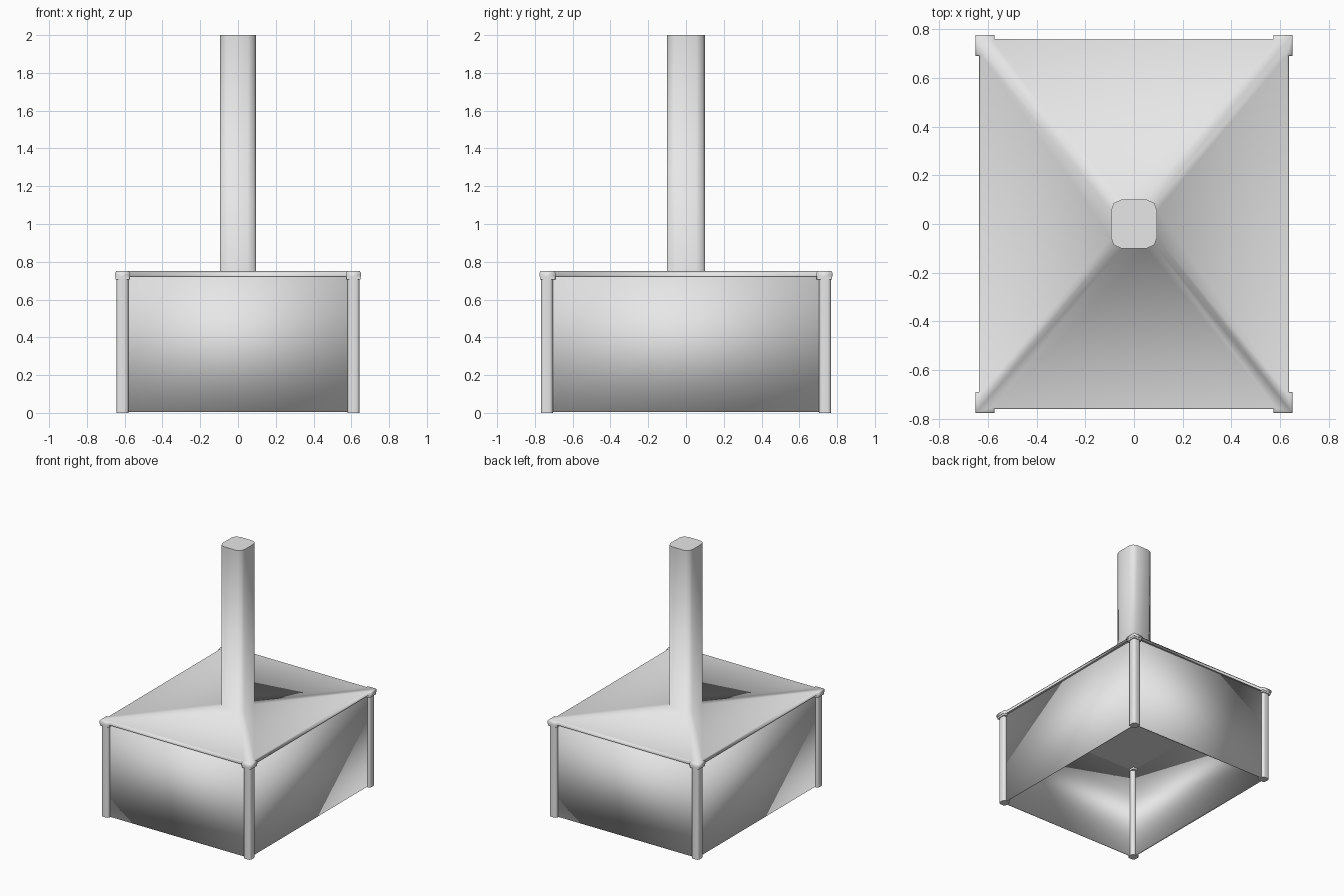
import bpy, bmesh

if "Cube" in bpy.data.objects:
    bpy.data.objects.remove(bpy.data.objects["Cube"])

grey = bpy.data.materials.new("light grey metal")
grey.diffuse_color = (0.8, 0.8, 0.8, 1)
grey.use_nodes = True
grey.node_tree.nodes["Principled BSDF"].inputs["Base Color"].default_value = grey.diffuse_color

CORNERS = ((1, 1), (-1, 1), (-1, -1), (1, -1))


def finish(bm, name):
    bmesh.ops.recalc_face_normals(bm, faces=bm.faces)
    me = bpy.data.meshes.new(name)
    bm.to_mesh(me)
    bm.free()
    me.materials.append(grey)
    me.shade_smooth()
    ob = bpy.data.objects.new(name, me)
    bpy.context.collection.objects.link(ob)
    return ob


def ring(bm, pts, z):
    return [bm.verts.new((x, y, z)) for x, y in pts]


def around(corner):
    """Mirror the points of one corner to all four, counter-clockwise."""
    pts = []
    for sx, sy in CORNERS:
        step = 1 if sx * sy > 0 else -1
        pts += [(sx * x, sy * y) for x, y in corner[::step]]
    return pts


def bridge(bm, a, b):
    n = len(a)
    for i in range(n):
        j = (i + 1) % n
        bm.faces.new((a[i], a[j], b[j], b[i]))


def sharpen(face):
    for e in face.edges:
        e.smooth = False


# Walls: thin closed band, smooth all over
bm = bmesh.new()
rings = [ring(bm, around([(hx, hy)]), z) for hx, hy, z in
         ((0.607, 0.735, 0.723), (0.607, 0.735, 0.004),
          (0.62, 0.748, 0.004), (0.62, 0.748, 0.723))]
for i in range(4):
    bridge(bm, rings[i], rings[(i + 1) % 4])
finish(bm, "walls")


# Lid with wider corners, running smoothly into the chimney
def lid_outline(o):
    return around([(0.635 - o, 0.69 + o), (0.651 - o, 0.69 + o),
                   (0.651 - o, 0.776 - o), (0.572 + o, 0.776 - o),
                   (0.572 + o, 0.76 - o)])


bm = bmesh.new()
rings = [ring(bm, lid_outline(o), z)
         for o, z in ((0, 0.722), (0, 0.741), (0.006, 0.75))]
for a, b in zip(rings, rings[1:]):
    bridge(bm, a, b)
sharpen(bm.faces.new(rings[0]))  # ceiling

flue = around([(0.095, 0.055), (0.083, 0.086), (0.052, 0.1)])
base, top = ring(bm, flue, 0.75), ring(bm, flue, 2.0)
bridge(bm, base, top)
sharpen(bm.faces.new(top))

# Lid surface: a strip to each corner and one panel on each side
rim = rings[-1]
for i in range(4):
    a, b, c = base[3 * i:3 * i + 3]
    p = rim[5 * i:5 * i + 5]
    j = (i + 1) % 4
    for f in ((p[0], p[1], p[2]), (p[2], p[3], p[4]),
              (p[0], p[2], b, a), (p[2], p[4], c, b),
              (p[4], rim[5 * j], base[3 * j], c)):
        bm.faces.new(f)
finish(bm, "lid_and_chimney")


def block(name, x0, x1, y0, y1, z0, z1, bevel):
    """Box with rounded upright edges."""
    bm = bmesh.new()
    bmesh.ops.create_cube(bm, size=1)
    for v in bm.verts:
        v.co = (x1 if v.co.x > 0 else x0, y1 if v.co.y > 0 else y0,
                z1 if v.co.z > 0 else z0)
    upright = [e for e in bm.edges
               if abs(e.verts[0].co.z - e.verts[1].co.z) > 0.01]
    bmesh.ops.bevel(bm, geom=upright, offset=bevel, segments=3,
                    profile=0.5, affect='EDGES')
    for f in bm.faces:
        f.normal_update()
        if abs(f.normal.z) > 0.9:
            sharpen(f)
    return finish(bm, name)


# Corner posts with collars under the lid
for sx, sy in CORNERS:
    where = ("front" if sy < 0 else "back") + ("_left" if sx < 0 else "_right")
    for part, x, y, z, bevel in (
            ("post", (0.58, 0.643), (0.705, 0.768), (0, 0.715), 0.018),
            ("collar", (0.574, 0.649), (0.692, 0.774), (0.707, 0.73), 0.006)):
        block(f"{part}_{where}", *sorted(sx * k for k in x),
              *sorted(sy * k for k in y), *z, bevel)
